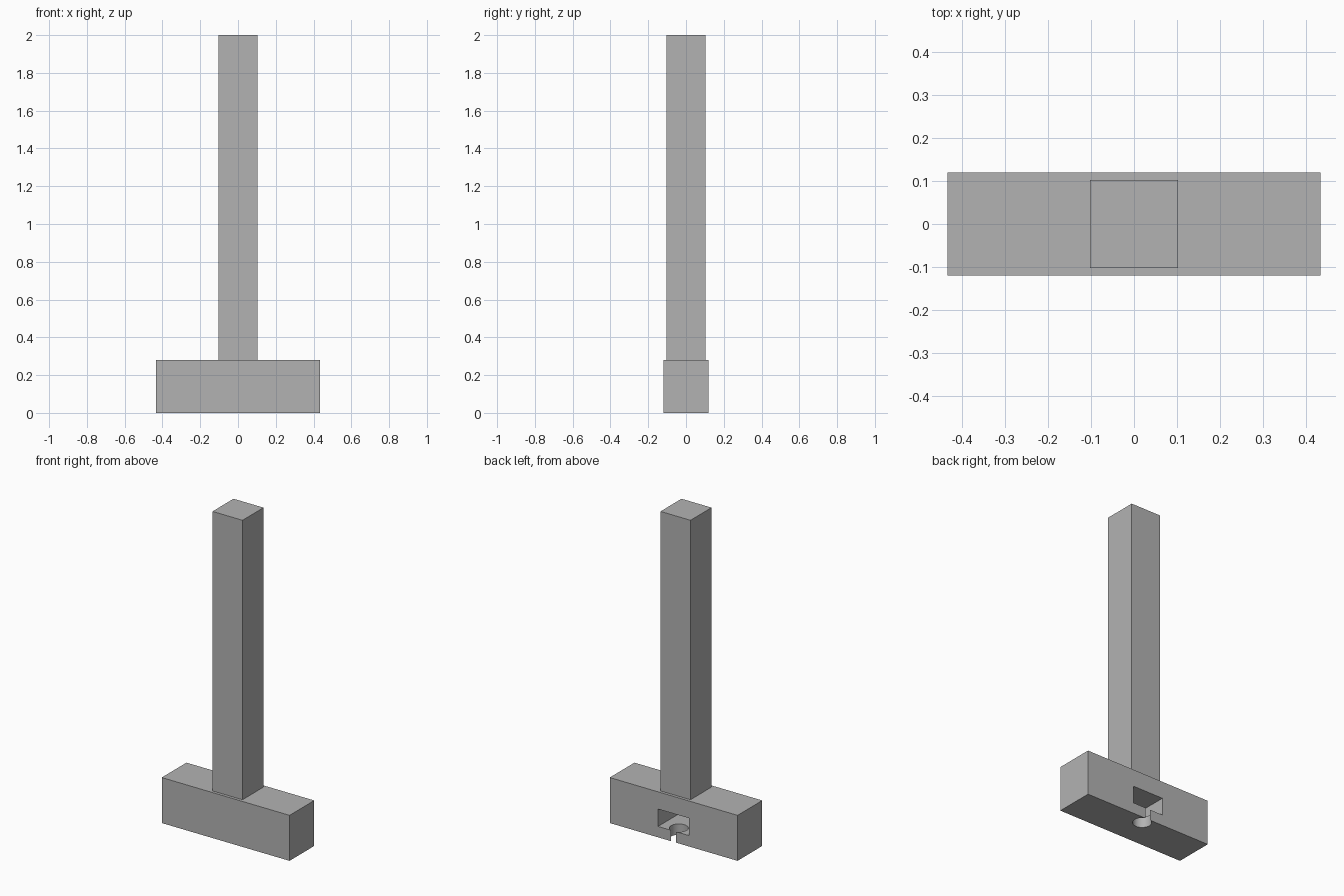
import bpy

cube = bpy.data.objects.get("Cube")
if cube:
    bpy.data.objects.remove(cube, do_unlink=True)

grey = bpy.data.materials.new("plain grey")
grey.use_nodes = True
color = (0.45, 0.45, 0.45, 1)
grey.diffuse_color = color
grey.node_tree.nodes["Principled BSDF"].inputs["Base Color"].default_value = color


def box(name, low, high):
    """Axis-aligned block between two corners."""
    center = [(a + b) / 2 for a, b in zip(low, high)]
    bpy.ops.mesh.primitive_cube_add(size=1, location=center)
    obj = bpy.context.object
    obj.name = name
    obj.scale = [b - a for a, b in zip(low, high)]
    bpy.ops.object.transform_apply(location=False, rotation=False, scale=True)
    obj.data.materials.append(grey)
    return obj


def cut(target, cutter):
    """Subtract a hidden cutter from the target."""
    cutter.hide_render = True
    mod = target.modifiers.new(cutter.name, "BOOLEAN")
    mod.operation = "DIFFERENCE"
    mod.solver = "EXACT"
    mod.object = cutter
    bpy.context.view_layer.objects.active = target
    bpy.ops.object.modifier_apply(modifier=mod.name)
    bpy.data.objects.remove(cutter, do_unlink=True)


# Main blocks
base = box("base", (-0.435, -0.12, 0), (0.435, 0.12, 0.28))
post = box("post", (-0.102, -0.102, 0.28), (0.102, 0.102, 2))

# Rectangular pocket in the back of the base
cut(base, box("pocket_cutter", (-0.106, -0.08, 0.067), (0.106, 0.2, 0.174)))

# Round hole through the pocket floor, just breaking out of the back face
bpy.ops.mesh.primitive_cylinder_add(vertices=48, radius=0.053, depth=0.2,
                                    location=(0, 0.07, 0.02))
hole = bpy.context.object
hole.name = "hole_cutter"
hole.data.materials.append(grey)
cut(base, hole)

# Smooth the hole wall, keep the block edges sharp
bpy.ops.object.select_all(action="DESELECT")
base.select_set(True)
bpy.context.view_layer.objects.active = base
bpy.ops.object.shade_smooth_by_angle()
